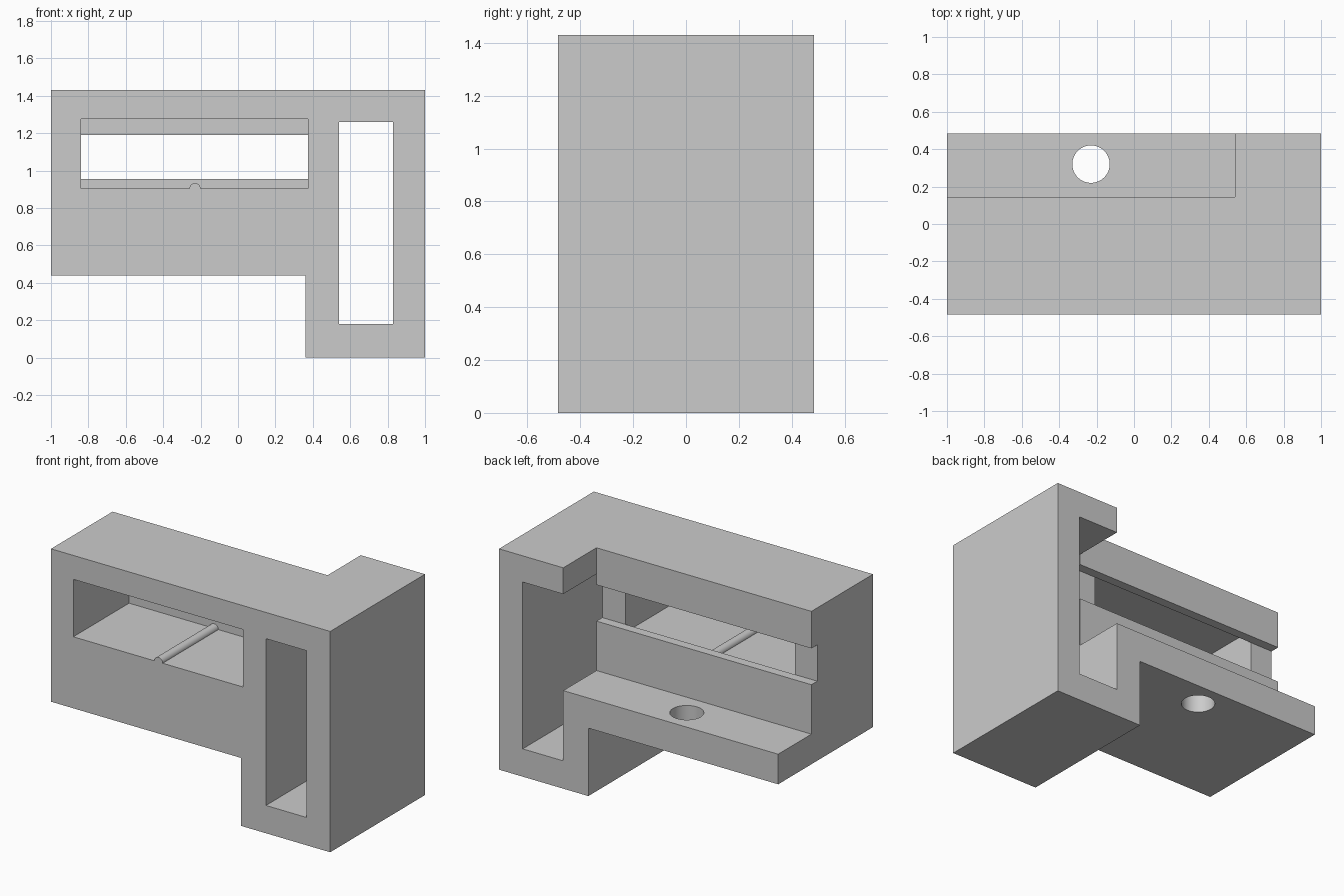
import bpy
import bmesh
from math import cos, sin, pi, radians

cube = bpy.data.objects.get("Cube")
if cube:
    bpy.data.objects.remove(cube, do_unlink=True)

FRONT, BACK = -0.485, 0.485
LIP, NOTCH = 0.085, 0.145      # inner and outer depth of the rear lip
SHELF_TOP = 0.635
OVER = 0.1                     # cutter overshoot

grey = bpy.data.materials.new("plain_grey")
grey.use_nodes = True
grey.diffuse_color = (0.6, 0.6, 0.6, 1)
grey.node_tree.nodes["Principled BSDF"].inputs["Base Color"].default_value = (0.6, 0.6, 0.6, 1)


def extrude(name, profile, direction):
    """Solid made by sweeping a closed 3D outline along a vector."""
    bm = bmesh.new()
    face = bm.faces.new([bm.verts.new(p) for p in profile])
    result = bmesh.ops.extrude_face_region(bm, geom=[face])
    verts = [v for v in result["geom"] if isinstance(v, bmesh.types.BMVert)]
    bmesh.ops.translate(bm, vec=direction, verts=verts)
    bmesh.ops.recalc_face_normals(bm, faces=bm.faces)
    mesh = bpy.data.meshes.new(name)
    bm.to_mesh(mesh)
    bm.free()
    mesh.materials.append(grey)
    obj = bpy.data.objects.new(name, mesh)
    bpy.context.collection.objects.link(obj)
    return obj


def block(name, x, y, z):
    (x0, x1), (z0, z1) = x, z
    outline = [(x0, y[0], z0), (x1, y[0], z0), (x1, y[0], z1), (x0, y[0], z1)]
    return extrude(name, outline, (0, y[1] - y[0], 0))


def smooth(obj):
    bpy.ops.object.select_all(action="DESELECT")
    obj.select_set(True)
    bpy.context.view_layer.objects.active = obj
    bpy.ops.object.shade_smooth_by_angle(angle=radians(30))


def cut(target, cutter):
    cutter.hide_render = True
    mod = target.modifiers.new(cutter.name, "BOOLEAN")
    mod.operation = "DIFFERENCE"
    mod.solver = "EXACT"
    mod.object = cutter
    bpy.context.view_layer.objects.active = target
    bpy.ops.object.modifier_apply(modifier=mod.name)
    bpy.data.objects.remove(cutter, do_unlink=True)


# Body: stepped outline swept from front to back
outline = [(-1, 0.44), (0.36, 0.44), (0.36, 0), (1, 0), (1, 1.43), (-1, 1.43)]
body = extrude("body", [(x, FRONT, z) for x, z in outline], (0, BACK - FRONT, 0))

# Rear notch above the shelf, then the tall slot beside it
cut(body, block("rear_notch", (-1 - OVER, 0.54), (NOTCH, BACK + OVER), (SHELF_TOP, 1.43 + OVER)))
cut(body, block("tall_slot", (0.54, 0.83), (FRONT - OVER, BACK + OVER), (0.18, 1.26)))

# Front window pocket, and the rear groove that opens into it
cut(body, block("window_pocket", (-0.84, 0.375), (FRONT - OVER, LIP), (0.903, 1.275)))
cut(body, block("rear_groove", (-1 - OVER, 0.6), (LIP, NOTCH + OVER), (0.955, 1.19)))

# Round hole through the shelf
SIDES = 64
circle = [(-0.23 + 0.1 * cos(2 * pi * i / SIDES), 0.32 + 0.1 * sin(2 * pi * i / SIDES), 0.3)
          for i in range(SIDES)]
cut(body, extrude("shelf_hole", circle, (0, 0, 0.5)))
smooth(body)

# Half-round rib across the pocket floor
STEPS = 20
arc = [(-0.23 + 0.03 * cos(pi * i / STEPS), FRONT, 0.903 + 0.03 * sin(pi * i / STEPS))
       for i in range(STEPS + 1)]
rib = extrude("floor_rib", arc, (0, LIP - FRONT, 0))
smooth(rib)
